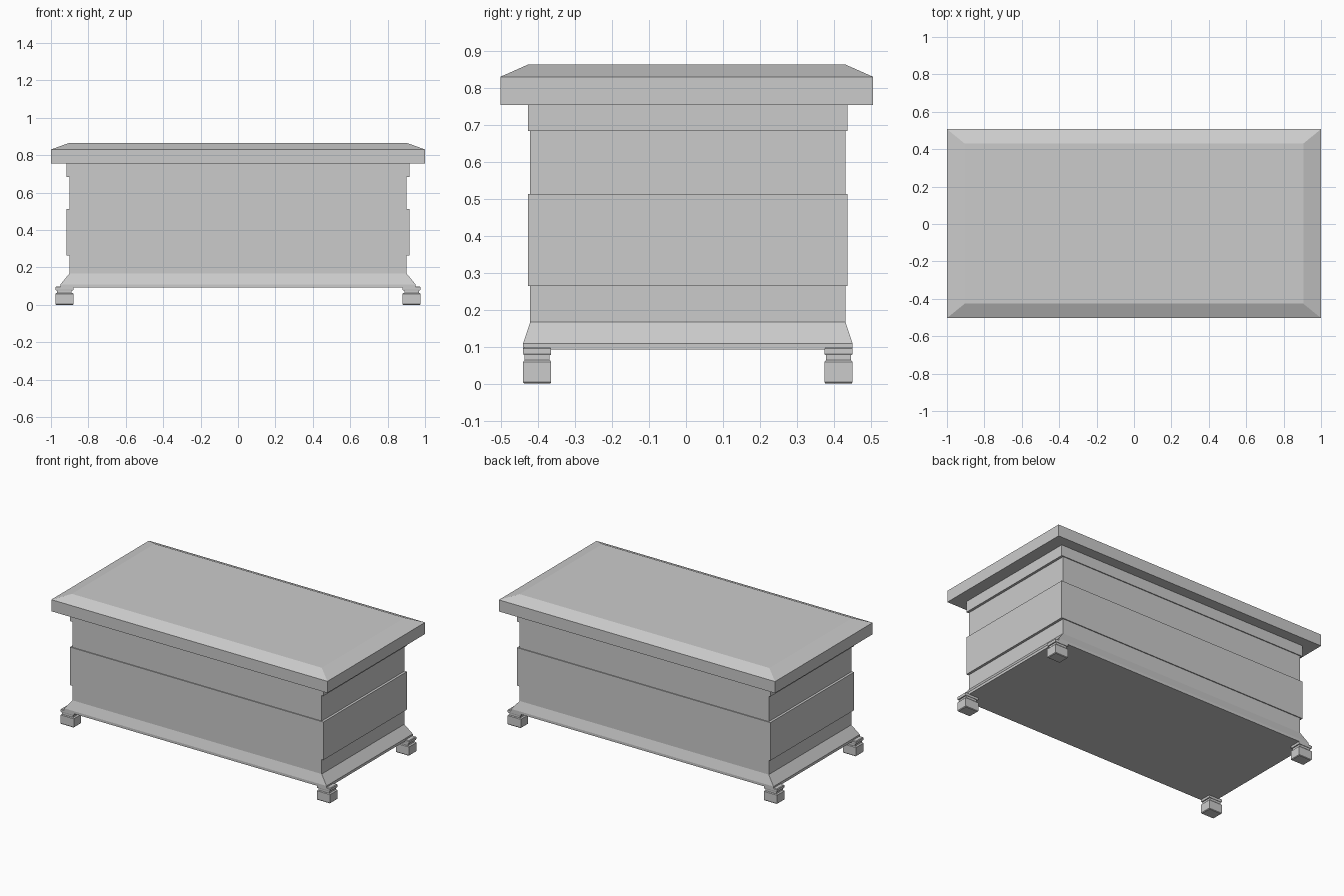
import bpy, bmesh


def rect_stack(name, sections, cx=0, cy=0):
    """Loft rectangles given as (half_x, half_y, z), capped at both ends."""
    bm = bmesh.new()
    prev = None
    for i, (hx, hy, z) in enumerate(sections):
        ring = [bm.verts.new((cx + sx * hx, cy + sy * hy, z))
                for sx, sy in ((-1, -1), (1, -1), (1, 1), (-1, 1))]
        if prev:
            for k in range(4):
                n = (k + 1) % 4
                bm.faces.new((prev[k], prev[n], ring[n], ring[k]))
        if i == 0:
            bm.faces.new(ring[::-1])
        prev = ring
    bm.faces.new(prev)
    bmesh.ops.recalc_face_normals(bm, faces=bm.faces)
    mesh = bpy.data.meshes.new(name)
    bm.to_mesh(mesh)
    bm.free()
    obj = bpy.data.objects.new(name, mesh)
    bpy.context.collection.objects.link(obj)
    return obj


CY = 0.005  # the body sits slightly behind the lid centre

# Body: flared plinth, panel band and neck band under the lid
rect_stack("chest_body", [
    (0.950, 0.446, 0.092), (0.950, 0.446, 0.109),
    (0.902, 0.427, 0.167), (0.902, 0.427, 0.265),
    (0.918, 0.433, 0.265), (0.918, 0.433, 0.514),
    (0.902, 0.427, 0.514), (0.902, 0.427, 0.684),
    (0.918, 0.433, 0.684), (0.918, 0.433, 0.757),
], cy=CY)

# Lid: overhanging slab with a chamfered top
rect_stack("lid", [
    (1.0, 0.505, 0.755), (1.0, 0.505, 0.831), (0.905, 0.428, 0.865),
], cy=0.002)

# Feet: block, narrow neck and rounded cap at each corner
for sx, side in ((-1, "left"), (1, "right")):
    for sy, end in ((-1, "front"), (1, "back")):
        rect_stack(f"{end}_{side}_foot", [
            (0.044, 0.035, 0.0), (0.048, 0.038, 0.004),
            (0.048, 0.038, 0.059), (0.044, 0.035, 0.063),
            (0.039, 0.034, 0.064), (0.039, 0.034, 0.078),
            (0.046, 0.037, 0.078), (0.048, 0.038, 0.083),
            (0.048, 0.038, 0.095), (0.044, 0.035, 0.099),
        ], cx=sx * 0.928, cy=CY + sy * 0.408)
